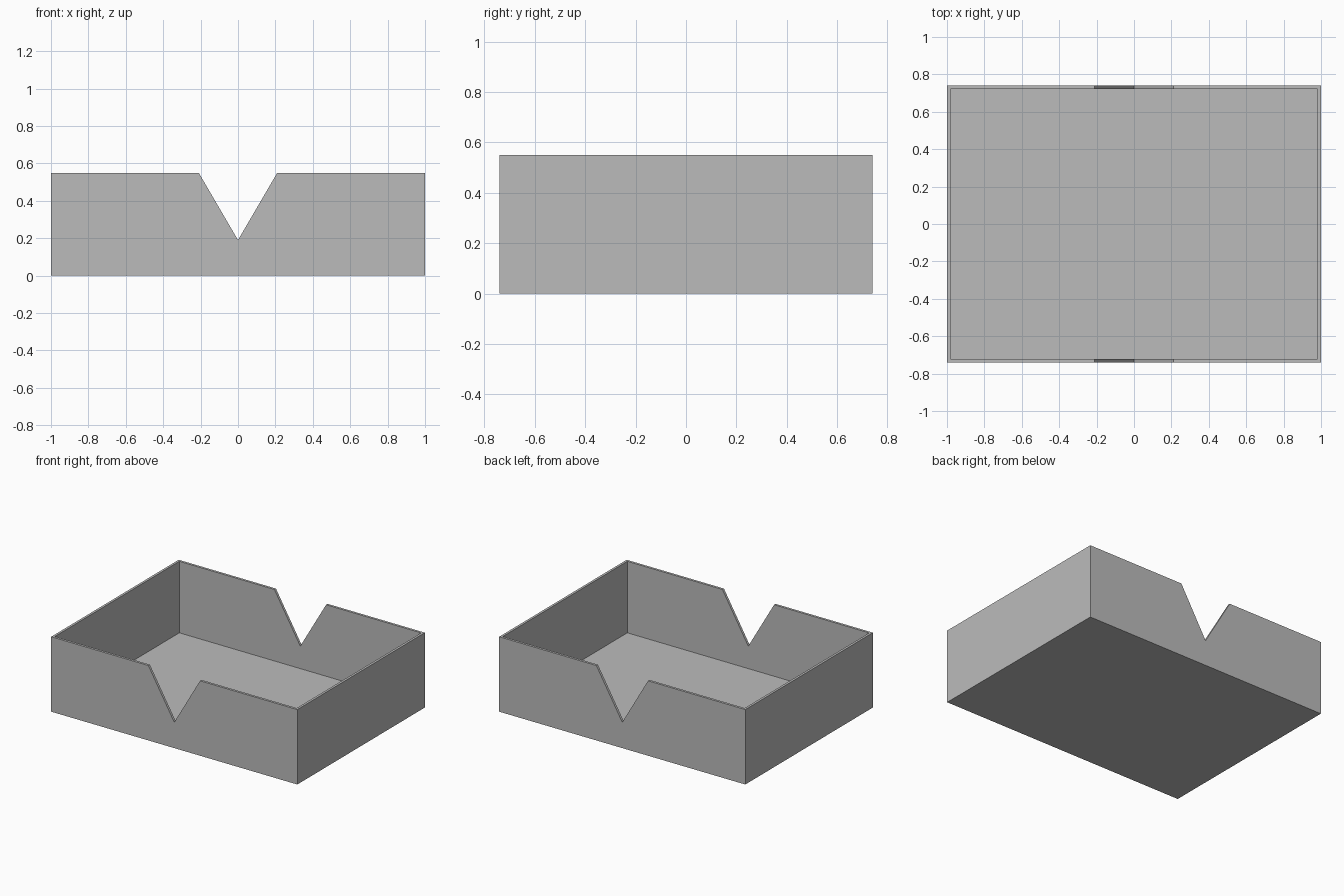
import bpy
import bmesh
from mathutils import Vector

old = bpy.data.objects.get("Cube")
if old:
    bpy.data.objects.remove(old, do_unlink=True)

LENGTH, WIDTH, HEIGHT, WALL = 2.0, 1.48, 0.55, 0.025
NOTCH_HALF, NOTCH_BOTTOM = 0.21, 0.19

grey = bpy.data.materials.new("plain grey")
grey.use_nodes = True
colour = (0.5, 0.5, 0.5, 1)
grey.diffuse_color = colour
grey.node_tree.nodes["Principled BSDF"].inputs["Base Color"].default_value = colour


def make_object(name, bm):
    bmesh.ops.recalc_face_normals(bm, faces=bm.faces)
    mesh = bpy.data.meshes.new(name)
    bm.to_mesh(mesh)
    bm.free()
    mesh.materials.append(grey)
    obj = bpy.data.objects.new(name, mesh)
    bpy.context.collection.objects.link(obj)
    return obj


# Open tray: a block whose top is inset for the rim and pushed down to the floor
bm = bmesh.new()
bmesh.ops.create_cube(bm, size=1)
for v in bm.verts:
    v.co = Vector((v.co.x * LENGTH, v.co.y * WIDTH, (v.co.z + 0.5) * HEIGHT))
top = max(bm.faces, key=lambda f: f.calc_center_median().z)
bmesh.ops.inset_region(bm, faces=[top], thickness=WALL)
floor = bmesh.ops.extrude_discrete_faces(bm, faces=[top])["faces"][0]
bmesh.ops.translate(bm, verts=floor.verts, vec=(0, 0, WALL - HEIGHT))
tray = make_object("open_tray", bm)

# V-shaped prism running through the front and back walls
bm = bmesh.new()
slope = (HEIGHT - NOTCH_BOTTOM) / NOTCH_HALF
rise = 2 * (HEIGHT - NOTCH_BOTTOM)
profile = [(0, 0), (rise / slope, rise), (-rise / slope, rise)]
face = bm.faces.new([bm.verts.new((x, -WIDTH, NOTCH_BOTTOM + z)) for x, z in profile])
ext = bmesh.ops.extrude_face_region(bm, geom=[face])["geom"]
bmesh.ops.translate(bm, vec=(0, 2 * WIDTH, 0),
                    verts=[g for g in ext if isinstance(g, bmesh.types.BMVert)])
cutter = make_object("notch_cutter", bm)
cutter.hide_render = True

# Cut both notches, then discard the cutter
cut = tray.modifiers.new("notches", "BOOLEAN")
cut.operation = "DIFFERENCE"
cut.solver = "EXACT"
cut.object = cutter
bpy.context.view_layer.objects.active = tray
tray.select_set(True)
bpy.ops.object.modifier_apply(modifier=cut.name)
bpy.data.objects.remove(cutter, do_unlink=True)
